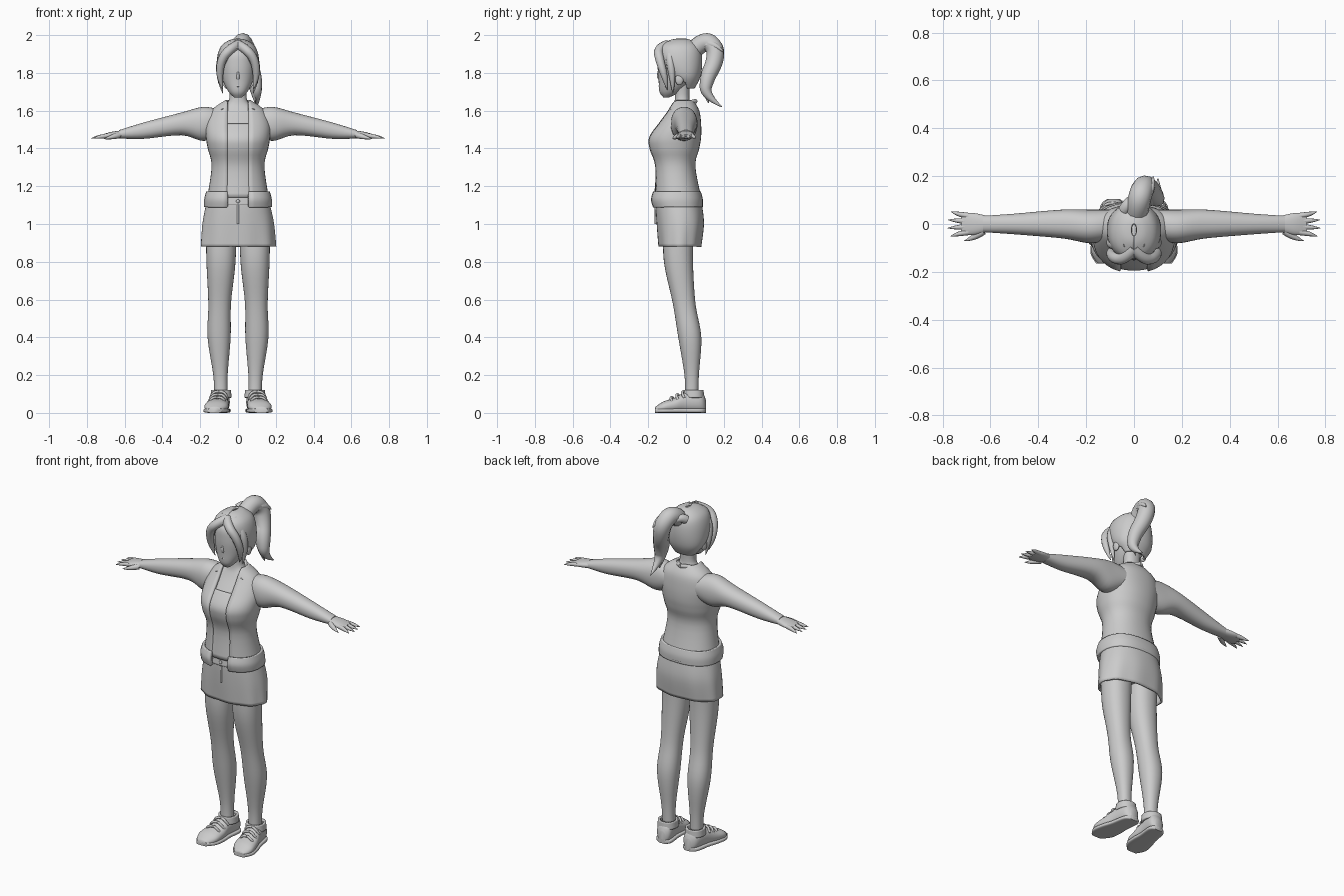
import bpy
import bmesh
from math import sin, cos, asin, pi, tau, copysign, radians
from mathutils import Vector

default_cube = bpy.data.objects.get("Cube")
if default_cube:
    bpy.data.objects.remove(default_cube, do_unlink=True)

clay = bpy.data.materials.new("plain grey")
clay.use_nodes = True
grey = (.6, .6, .6, 1)
clay.diffuse_color = grey
clay.node_tree.nodes["Principled BSDF"].inputs["Base Color"].default_value = grey


def add_object(name, data):
    data.materials.append(clay)
    obj = bpy.data.objects.new(name, data)
    bpy.context.collection.objects.link(obj)
    return obj


def finish(name, bm):
    """Turn a bmesh into an object with smooth shading and sharp rims."""
    bmesh.ops.recalc_face_normals(bm, faces=bm.faces)
    for face in bm.faces:
        face.smooth = True
    mesh = bpy.data.meshes.new(name)
    bm.to_mesh(mesh)
    bm.free()
    mesh.set_sharp_from_angle(angle=radians(60))
    return add_object(name, mesh)


def smooth_rings(rings, steps=5):
    """Fill in rings along a smooth curve through the given ones."""
    rows = [Vector(ring) for ring in rings]
    last = len(rows) - 1
    filled = []
    for i in range(last):
        here, following = rows[i], rows[i + 1]
        leave = (following - rows[max(i - 1, 0)]) / 2
        arrive = (rows[min(i + 2, last)] - here) / 2
        for k in range(steps):
            t = k / steps
            filled.append(here + (following - here) * (t * t * (3 - 2 * t))
                          + leave * (t * (1 - t) ** 2) - arrive * (t * t * (1 - t)))
    return filled + [rows[last]]


def loft(name, rings, axis='z', power=2.2, opening=None, thickness=0, side=1,
         sides=32, ripple=None):
    """Skin rings of (position, centre a, centre b, radius a, radius b)."""
    bm = bmesh.new()
    rows = []
    for along, a, b, ra, rb in smooth_rings(rings):
        start = asin(min(1, opening(along) / ra) ** (power / 2)) if opening else 0
        row = []
        for k in range(sides + bool(opening)):
            angle = start + (tau - 2 * start) * k / sides
            s, c = sin(angle), cos(angle)
            grow = 1 + (ripple(angle, along) if ripple else 0)
            u = a + grow * ra * copysign(abs(s) ** (2 / power), s)
            v = b - grow * rb * copysign(abs(c) ** (2 / power), c)
            x, y, z = {'x': (along, u, v), 'y': (u, along, v), 'z': (u, v, along)}[axis]
            row.append(bm.verts.new((side * x, y, z)))
        rows.append(row)
    for low, high in zip(rows, rows[1:]):
        for k in range(sides):
            j = (k + 1) % len(low)
            bm.faces.new((low[k], low[j], high[j], high[k]))
    if not thickness:
        bm.faces.new(rows[0])
        bm.faces.new(rows[-1])
    obj = finish(name, bm)
    if thickness:
        shell = obj.modifiers.new("Shell", 'SOLIDIFY')
        shell.thickness = thickness
        shell.offset = 0


def body_rings(table, grow=0):
    """Convert (height, front, back, half width) rows into loft rings."""
    return [(height, 0, (front + back) / 2, half + grow, (back - front) / 2 + grow)
            for height, front, back, half in table]


def limb_rings(table):
    """Convert (position, centre a, centre b, radius) rows into round rings."""
    return [(along, a, b, radius, radius) for along, a, b, radius in table]


def strand(name, points, thickness, side=1, taper=True):
    """Round strand along control points, narrowing to a tip when tapered."""
    curve = bpy.data.curves.new(name, 'CURVE')
    curve.dimensions = '3D'
    curve.bevel_depth = thickness
    curve.use_fill_caps = True
    spline = curve.splines.new('NURBS')
    spline.points.add(len(points) - 1)
    for i, (x, y, z) in enumerate(points):
        spline.points[i].co = (side * x, y, z, 1)
        if taper:
            spline.points[i].radius = 1.05 - (i / (len(points) - 1)) ** 4
    spline.order_u = 3
    spline.use_endpoint_u = True
    spline.resolution_u = 8
    spline.use_smooth = True
    return add_object(name, curve)


def ball(name, centre, size):
    bm = bmesh.new()
    bmesh.ops.create_uvsphere(bm, u_segments=20, v_segments=12, radius=1)
    for vert in bm.verts:
        vert.co = Vector(centre) + vert.co * Vector(size)
    finish(name, bm)


# Torso and neck, with the clothing built as offsets of the same body
torso = [(1.1, -.15, .07, .15), (1.3, -.15, .03, .12), (1.4, -.18, .05, .14),
         (1.46, -.18, .06, .15), (1.53, -.13, .06, .15), (1.6, -.08, .05, .12),
         (1.65, -.06, .02, .05), (1.74, -.06, .02, .05)]
loft("torso_and_neck", body_rings(torso))
loft("inner_top", body_rings([(1.14, -.16, .07, .15)] + torso[1:5], .006), thickness=.008)


def front_gap(height):
    return .056


loft("open_jacket", body_rings(torso[:7], .013), opening=front_gap, thickness=.014)
hem = [(1.09, -.17, .08, .17), (1.13, -.18, .08, .17), (1.17, -.17, .07, .16)]
loft("jacket_hem_band", body_rings(hem), power=2.4, opening=front_gap, thickness=.018)


# Skirt with soft folds toward the hem
def folds(angle, height):
    return max(0, 1.1 - height) * sin(9 * angle) / 12


skirt = [(.88, -.14, .075, .195), (1, -.15, .09, .185), (1.1, -.155, .08, .165),
         (1.15, -.15, .07, .15)]
loft("skirt", body_rings(skirt), thickness=.01, sides=54, ripple=folds)
loft("skirt_waistband", body_rings(skirt[2:], .005), thickness=.01)
loft("hips", body_rings([(.94, -.1, .04, .12), (1.1, -.13, .06, .14)]))
ball("skirt_button", (0, -.165, 1.12), (.01, .006, .01))
strand("skirt_fly", [(0, -.16, 1.1), (0, -.16, 1)], .006, taper=False)

# Limb and shoe shapes, shared by both sides
leg = limb_rings([(.08, .09, .03, .035), (.2, .093, .03, .038), (.4, .1, .02, .061),
                  (.58, .097, -.01, .06), (.8, .09, -.04, .077), (1, .09, -.04, .08)])
arm = [(.08, 0, 1.54, .06, .06), (.18, -.01, 1.53, .07, .09)] + limb_rings(
    [(.3, 0, 1.53, .06), (.5, 0, 1.494, .043)]) + [(.63, 0, 1.475, .034, .022)]
palm = [(.6, 0, 1.477, .03, .02), (.67, 0, 1.47, .046, .018), (.72, 0, 1.463, .043, .01)]
shoe = [(.105, .02, .07), (.08, .045, .11), (0, .05, .11), (-.06, .06, .08),
        (-.12, .06, .06), (-.165, .03, .03)]


def foot_centre(y):
    """The feet turn slightly outward toward the toes."""
    return .1 - y / 7


for side, label in ((1, "left"), (-1, "right")):
    loft(label + "_leg", leg, side=side)
    loft(label + "_arm", arm, axis='x', side=side)
    loft(label + "_palm", palm, axis='x', side=side)
    for i, finger in enumerate(("index", "middle", "ring", "little")):
        spread = (i - 1.5) / 40
        reach = .785 - abs(i - 1.4) / 80
        strand(f"{label}_{finger}_finger",
               [(.69, spread * .9, 1.467), (.74, spread * 1.1, 1.462), (reach, spread * 1.4, 1.453)],
               .012, side).data.bevel_resolution = 2
    strand(label + "_thumb", [(.63, -.03, 1.47), (.67, -.06, 1.46), (.71, -.07, 1.45)], .015, side)

    # Shoe upper, sole, ankle collar and laces
    upper = [(y, foot_centre(y), top / 2, half, top / 2) for y, half, top in shoe]
    sole = [(y, x, .012, half + .005, .012) for y, x, z, half, r in upper]
    loft(label + "_shoe", upper, axis='y', side=side)
    loft(label + "_shoe_sole", sole, axis='y', power=4, side=side)
    loft(label + "_shoe_collar", limb_rings([(.08, .09, .04, .05), (.12, .09, .04, .047)]),
         thickness=.012, side=side)
    for i, part in enumerate(("upper", "middle", "lower")):
        y = -.01 - i * .03
        x, z = foot_centre(y), .12 - i * .015
        for turn, edge in ((-1, "inner"), (1, "outer")):
            strand(f"{label}_{part}_{edge}_lace",
                   [(x, y, z - .01), (x + turn * .03, y - .02, z), (x + turn * .045, y, z - .04)],
                   .007, side, taper=False)
    strand(label + "_collar", [(.08, -.08, 1.6), (.08, 0, 1.64), (0, .05, 1.65)], .012, side,
           taper=False)

# Head and face
face = [(1.67, -.12, -.09, .02), (1.7, -.14, -.03, .05), (1.76, -.145, .03, .08),
        (1.84, -.15, .05, .09), (1.91, -.14, .05, .08), (1.95, -.08, 0, .03)]
loft("head", body_rings(face))
strand("nose", [(0, -.12, 1.76), (0, -.16, 1.77), (0, -.14, 1.83)], .011)
strand("lips", [(-.02, -.13, 1.73), (0, -.15, 1.73), (.02, -.13, 1.73)], .005, taper=False)


# Hair cap parted around the face, with swept locks
def face_gap(height):
    return .1 * (max(0, 1.93 - height) / .2) ** .5


hair = [(1.72, -.03, .04, .06), (1.78, -.09, .07, .1), (1.86, -.14, .08, .107),
        (1.93, -.14, .07, .09), (1.965, -.09, .03, .05), (1.975, -.05, 0, .01)]
loft("hair_cap", body_rings(hair), opening=face_gap, thickness=.012)
for side, label in ((1, "left"), (-1, "right")):
    ball(label + "_ear", (side * .095, -.035, 1.765), (.012, .022, .03))
    strand(label + "_fringe", [(0, -.1, 1.95), (.04, -.15, 1.93), (.09, -.14, 1.87),
                               (.1, -.11, 1.77), (.08, -.1, 1.71)], .024, side)
    strand(label + "_temple_lock", [(.03, -.08, 1.95), (.09, -.09, 1.9), (.1, -.07, 1.77),
                                    (.08, -.07, 1.69)], .022, side)

# Ponytail sweeping to the left
ball("hair_tie", (.01, .06, 1.94), (.04, .03, .035))
strand("ponytail", [(.01, .04, 1.92), (.02, .1, 1.98), (.04, .16, 1.93), (.06, .15, 1.85),
                    (.09, .11, 1.77), (.1, .1, 1.68), (.1, .19, 1.62)], .046)
strand("ponytail_wisp", [(.03, .09, 1.96), (.08, .15, 1.96), (.08, .2, 1.91)], .024)
strand("ponytail_crown", [(-.04, .06, 1.94), (-.01, .11, 1.98), (.03, .14, 1.88)], .024)
strand("ponytail_lock", [(.06, .13, 1.83), (.08, .08, 1.75), (.09, .12, 1.64)], .034)
